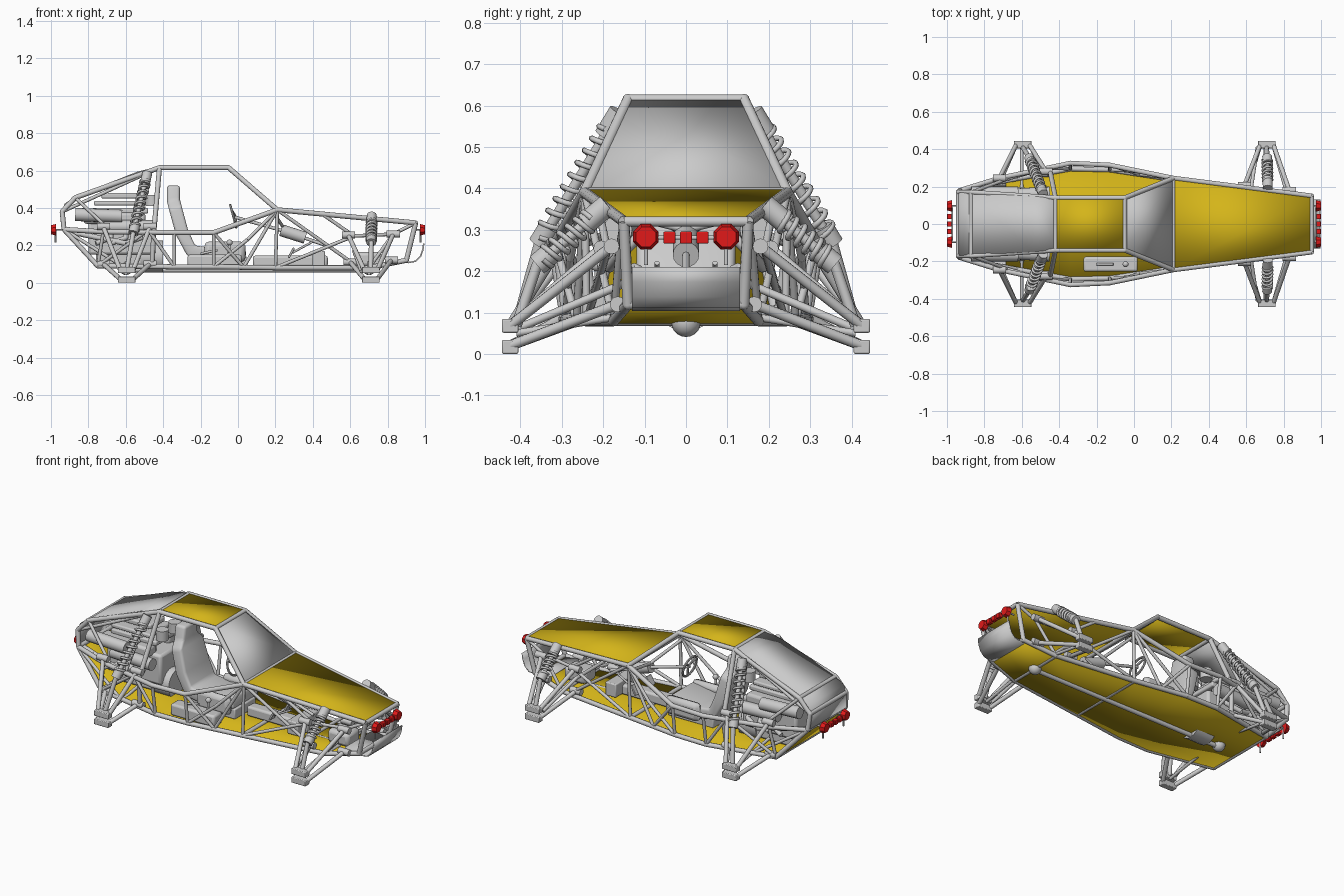
import bpy, bmesh, math
from mathutils import Vector, Matrix

if "Cube" in bpy.data.objects:
    bpy.data.objects.remove(bpy.data.objects["Cube"])

def material(name, rgb):
    m = bpy.data.materials.new(name)
    m.diffuse_color = (*rgb, 1)
    m.use_nodes = True
    m.node_tree.nodes["Principled BSDF"].inputs["Base Color"].default_value = m.diffuse_color
    return m
YELLOW = material("yellow_paint", (0.66, 0.46, 0.01))
RED = material("red_lens", (0.75, 0.01, 0.01))

def finish(name, bm, mat=None):
    bmesh.ops.recalc_face_normals(bm, faces=bm.faces)
    me = bpy.data.meshes.new(name)
    bm.to_mesh(me)
    bm.free()
    ob = bpy.data.objects.new(name, me)
    bpy.context.collection.objects.link(ob)
    if mat:
        me.materials.append(mat)
    return ob

def flip(p):
    return (p[0], -p[1], p[2])

def rods(name, paths, r=0.012, mirror=True, seg=10, mat=None, joints=True):
    """Round tubes along polylines, optionally repeated on the other side."""
    bm = bmesh.new()
    if mirror:
        paths = paths + [[flip(p) for p in path] for path in paths]
    for path in paths:
        for a, b in zip(path, path[1:]):
            a, b = Vector(a), Vector(b)
            m = Matrix.Translation((a + b) / 2) @ (b - a).to_track_quat('Z', 'Y').to_matrix().to_4x4()
            bmesh.ops.create_cone(bm, cap_ends=True, segments=seg, radius1=r, radius2=r,
                                  depth=(b - a).length, matrix=m)
        for p in path[1:-1] if joints else []:
            bmesh.ops.create_uvsphere(bm, u_segments=seg, v_segments=6, radius=r,
                                      matrix=Matrix.Translation(p))
    return finish(name, bm, mat)

def boxes(name, items, bevel=0.006, rot=0, mirror=False, mat=None):
    """Boxes given as (centre, size), tilted about y."""
    bm = bmesh.new()
    if mirror:
        items = items + [(flip(c), s) for c, s in items]
    for c, s in items:
        m = Matrix.Translation(c) @ Matrix.Rotation(rot, 4, 'Y') @ Matrix.Diagonal((*s, 1))
        bmesh.ops.create_cube(bm, size=1, matrix=m)
    ob = finish(name, bm, mat)
    if bevel:
        mod = ob.modifiers.new("bevel", 'BEVEL')
        mod.width, mod.segments = bevel, 2
    return ob

def panel(name, stations, thick=0.006, mat=None, bevel=0):
    """Sheet through (x, z, half width) stations."""
    bm = bmesh.new()
    rows = [[bm.verts.new((x, s * w, z)) for s in (-1, 1)] for x, z, w in stations]
    for a, b in zip(rows, rows[1:]):
        bm.faces.new((a[0], b[0], b[1], a[1]))
    ob = finish(name, bm, mat)
    mod = ob.modifiers.new("thickness", 'SOLIDIFY')
    mod.thickness, mod.offset = thick, 0
    if bevel:
        mod = ob.modifiers.new("bevel", 'BEVEL')
        mod.width, mod.segments = bevel, 3
    return ob

def spring(name, a, b, radius, turns, wire=0.007):
    a, b = Vector(a), Vector(b)
    q, n = (b - a).to_track_quat('Z', 'Y'), turns * 14
    cu = bpy.data.curves.new(name, 'CURVE')
    cu.dimensions, cu.bevel_depth, cu.bevel_resolution = '3D', wire, 1
    sp = cu.splines.new('POLY')
    sp.points.add(n)
    for i, p in enumerate(sp.points):
        t = i * math.tau / 14
        v = a + q @ Vector((radius * math.cos(t), radius * math.sin(t), (b - a).length * i / n))
        p.co = (*v, 1)
    bpy.context.collection.objects.link(bpy.data.objects.new(name, cu))

# frame nodes (left side)
roof_r, roof_f = (-0.42, 0.14, 0.615), (-0.05, 0.14, 0.615)
cowl, nose = (0.21, 0.245, 0.39), (0.95, 0.15, 0.32)
belt_f, belt_r = (-0.13, 0.315, 0.268), (-0.34, 0.325, 0.268)
tail = (-0.93, 0.18, 0.285)
tail_up, tail_hi = (-0.94, 0.17, 0.38), (-0.87, 0.17, 0.455)
low_r, low_b, low_f = (-0.75, 0.22, 0.09), (-0.34, 0.295, 0.085), (-0.13, 0.29, 0.085)
low_c, low_n, toe = (0.2, 0.24, 0.08), (0.7, 0.175, 0.08), (0.9, 0.14, 0.12)

# cage, rails and bracing
rods("cage_tubes", [
    [tail, tail_up, tail_hi, roof_r, roof_f, cowl, nose],
    [tail, (-0.72, 0.245, 0.272), belt_r, belt_f, cowl],
    [tail, low_r, low_b, low_f, low_c, low_n, toe, nose],
    [roof_r, (-0.45, 0.29, 0.27), (-0.46, 0.27, 0.09)]], 0.0135)
rods("side_bracing", [
    [belt_r, low_b], [belt_f, low_f], [cowl, low_c], [belt_f, (0.03, 0.265, 0.082)],
    [(0.03, 0.265, 0.082), cowl], [(-0.47, 0.3, 0.27), low_b], [low_r, (-0.5, 0.29, 0.268)],
    [cowl, (0.05, 0.28, 0.23), low_f], [cowl, (0.62, 0.18, 0.1)], [low_c, (0.62, 0.19, 0.25)],
    [(0.45, 0.215, 0.367), (0.62, 0.19, 0.25), (0.83, 0.16, 0.26), nose],
    [(0.83, 0.16, 0.26), low_n], [tail, (-0.62, 0.24, 0.09)], [(-0.72, 0.245, 0.272), low_r],
    [tail_hi, (-0.68, 0.24, 0.275)], [(-0.5, 0.145, 0.58), (-0.55, 0.28, 0.27)],
    [(-0.5, 0.145, 0.58), tail_up]], 0.0095)
rods("cross_tubes", [[p, flip(p)] for p in
     (roof_r, roof_f, cowl, nose, tail, tail_hi, tail_up, low_r, low_c, low_n, toe)],
     0.0125, mirror=False)

# body panels
panel("roof_panel", [(-0.42, 0.62, 0.13), (-0.05, 0.62, 0.13)], mat=YELLOW)
panel("windshield", [(-0.05, 0.62, 0.135), (0.21, 0.395, 0.24)])
panel("hood", [(0.21, 0.395, 0.24), (0.95, 0.325, 0.145)], mat=YELLOW)
panel("engine_cover", [(-0.42, 0.62, 0.135), (-0.54, 0.59, 0.15), (-0.87, 0.46, 0.165),
                       (-0.925, 0.42, 0.168), (-0.945, 0.37, 0.168), (-0.94, 0.29, 0.17)])
panel("floor", [(-0.93, 0.28, 0.17), (-0.75, 0.085, 0.22), (-0.34, 0.08, 0.3), (-0.13, 0.08, 0.295),
                (0.2, 0.075, 0.24), (0.7, 0.075, 0.175), (0.9, 0.115, 0.14)], mat=YELLOW)
panel("front_skid_plate", [(0.8, 0.125, 0.13), (0.91, 0.108, 0.13), (0.95, 0.115, 0.13), (0.975, 0.14, 0.13),
                           (0.988, 0.175, 0.13), (0.993, 0.21, 0.13)], 0.008)

# light bars at both ends
for end, s in (("front", 1), ("rear", -1)):
    bm = bmesh.new()
    for y in (-0.097, 0.097):
        m = Matrix.Translation((s * 0.987, y, 0.283)) @ Matrix.Rotation(s * math.pi / 2, 4, 'Y') \
            @ Matrix.Rotation(math.pi / 8, 4, 'Z')
        bmesh.ops.create_cone(bm, cap_ends=True, segments=8, radius1=0.033, radius2=0.026, depth=0.026, matrix=m)
    finish(end + "_round_lights", bm, RED)
    boxes(end + "_square_lights", [((s * 0.987, y, 0.281), (0.024, 0.029, 0.029)) for y in (-0.04, 0, 0.04)],
          0.003, mat=RED)
    rods(end + "_light_posts", [[(s * 0.975, 0.097, 0.215), (s * 0.975, 0.097, 0.283), (s * 0.93, 0.097, 0.283)],
                                [(s * 0.972, 0, 0.281), (s * 0.972, 0.097, 0.281)]], 0.005)

# suspension: hubs, wishbones, bushings, coil shocks
def axle(name, x, up, low, top, bot):
    boxes(name + "_hubs", [((x, 0.425, z), (0.095, 0.04, 0.034)) for z in (0.017, 0.068)], 0.004, mirror=True)
    arms = [[(x + s * 0.035, 0.425, z), p] for z, pts in ((0.068, up), (0.02, low)) for s, p in zip((-1, 1), pts)]
    rods(name + "_wishbones", arms, 0.0125)
    rods(name + "_bushings", [[(p[0] - 0.035, *p[1:]), (p[0] + 0.035, *p[1:])] for p in up + low], 0.019, seg=12)
    a, b = Vector(top), Vector(bot)
    d = (b - a).normalized()
    rods(name + "_shock_bodies", [[a, a + d * 0.07], [b - d * 0.05, b]], 0.027, seg=14)
    rods(name + "_shock_rods", [[a, b, (x, 0.41, 0.068)]], 0.013)
    for side, f in (("left", tuple), ("right", flip)):
        spring(f"{name}_{side}_spring", f(a + d * 0.05), f(b - d * 0.02), 0.025, 9 if name == "rear" else 6)

axle("front", 0.71, [(0.59, 0.205, 0.255), (0.83, 0.18, 0.26)], [(0.6, 0.18, 0.11), (0.82, 0.165, 0.12)],
     (0.715, 0.19, 0.36), (0.712, 0.36, 0.215))
axle("rear", -0.595, [(-0.72, 0.245, 0.3), (-0.47, 0.28, 0.3)], [(-0.72, 0.22, 0.1), (-0.47, 0.27, 0.1)],
     (-0.485, 0.16, 0.585), (-0.56, 0.355, 0.265))

# driveshaft and end housings under the floor
rods("driveshaft", [[(-0.6, 0, 0.068), (0.7, 0, 0.068)]], 0.013, mirror=False)
bm = bmesh.new()
for x in (-0.6, 0.7):
    bmesh.ops.create_uvsphere(bm, u_segments=16, v_segments=10, radius=0.036, matrix=Matrix.Translation((x, 0, 0.077)))
finish("differential_housings", bm)
rods("axle_shafts", [[(x, 0.04, 0.11), (x, 0.41, 0.05)] for x in (-0.6, 0.7)], 0.009)

# seat, side bolsters, console with lever
panel("seat", [(-0.345, 0.52, 0.055), (-0.345, 0.44, 0.07), (-0.335, 0.4, 0.11), (-0.3, 0.27, 0.12),
               (-0.25, 0.17, 0.12), (-0.12, 0.15, 0.12), (0.04, 0.175, 0.11)], 0.07, bevel=0.015)
boxes("seat_bolsters", [((-0.07, 0.125, 0.165), (0.22, 0.05, 0.11))], 0.025, mirror=True)
boxes("seat_base", [((-0.1, 0, 0.11), (0.3, 0.2, 0.06))])
boxes("side_console", [((-0.125, -0.215, 0.115), (0.29, 0.08, 0.07))], 0.012)
rods("shift_lever", [[(-0.05, -0.215, 0.14), (-0.045, -0.215, 0.21)], [(-0.2, -0.215, 0.155), (-0.11, -0.215, 0.175)]],
     0.007, mirror=False)
bm = bmesh.new()
bmesh.ops.create_uvsphere(bm, u_segments=12, v_segments=8, radius=0.016, matrix=Matrix.Translation((-0.045, -0.215, 0.215)))
finish("lever_knob", bm)
boxes("floor_tunnel", [((0.28, 0, 0.115), (0.4, 0.07, 0.06))], 0.012)

# steering wheel, column, rack, pedals
tilt = Matrix.Translation((-0.025, 0, 0.355)) @ Matrix.Rotation(math.radians(75), 4, 'Y')
ring = [tilt @ Vector((0.062 * math.cos(i * math.tau / 20), 0.062 * math.sin(i * math.tau / 20), 0)) for i in range(21)]
spokes = [[tilt @ Vector((0, 0, 0.01)), ring[i]] for i in (0, 7, 13)]
rods("steering_wheel", [ring] + spokes, 0.0065, mirror=False, seg=8)
rods("steering_column", [[(-0.025, 0, 0.353), (0.25, 0, 0.275), (0.5, 0, 0.19)]], 0.009, mirror=False)
rods("steering_motor", [[(0.23, 0, 0.281), (0.36, 0, 0.24)]], 0.032, mirror=False, seg=16)
rods("steering_rack", [[(0.62, 0, 0.17), (0.62, 0.15, 0.17), (0.66, 0.41, 0.06)]], 0.01)
rods("dash_tube", [[(0.2, 0.24, 0.36), (0.24, 0, 0.3)]], 0.009)
rods("pedal_arms", [[(0.4, y, 0.22), (0.29, y, 0.16)] for y in (-0.07, 0.07)], 0.006, mirror=False)
boxes("pedal_pads", [((0.285, 0.07, 0.16), (0.012, 0.045, 0.06))], 0.003, rot=0.5, mirror=True)
boxes("pedal_box", [((0.43, 0, 0.13), (0.07, 0.2, 0.08))])
boxes("front_gearbox", [((0.7, 0, 0.125), (0.14, 0.12, 0.08))], 0.02)

# engine, gearbox, intake and exhausts
boxes("engine_block", [((-0.62, 0, 0.24), (0.36, 0.2, 0.18)), ((-0.62, 0, 0.13), (0.28, 0.15, 0.08))], 0.015)
boxes("cylinder_heads", [((-0.66, 0.1, 0.345), (0.33, 0.09, 0.06))], 0.015, mirror=True)
boxes("intake_layers", [((-0.63, 0, 0.385), (0.3, 0.18, 0.03)), ((-0.64, 0, 0.425), (0.26, 0.2, 0.025)),
                        ((-0.63, 0, 0.465), (0.2, 0.14, 0.03))], 0.008)
rods("gearbox", [[(-0.52, 0, 0.14), (-0.4, 0, 0.14)]], 0.085, mirror=False, seg=20)
rods("mufflers", [[(-0.87, 0.165, 0.365), (-0.62, 0.165, 0.355)], [(-0.72, 0.15, 0.3), (-0.45, 0.165, 0.3)]], 0.035, seg=16)
rods("exhaust_headers", [[(x, 0.1, 0.3), (x, 0.16, 0.24), (x - 0.08, 0.185, 0.21)] for x in (-0.52, -0.6, -0.68)]
     + [[(-0.6, 0.185, 0.21), (-0.84, 0.16, 0.26), (-0.92, 0.14, 0.27)]], 0.014)
rods("air_filter", [[(-0.46, 0.06, 0.41), (-0.46, 0.06, 0.47)]], 0.035, seg=16)

# smooth round parts, keep edges sharp
bpy.ops.object.select_all(action='DESELECT')
for ob in bpy.context.scene.objects:
    if ob.type == 'MESH':
        ob.select_set(True)
        bpy.context.view_layer.objects.active = ob
bpy.ops.object.shade_smooth_by_angle(angle=math.radians(40))
